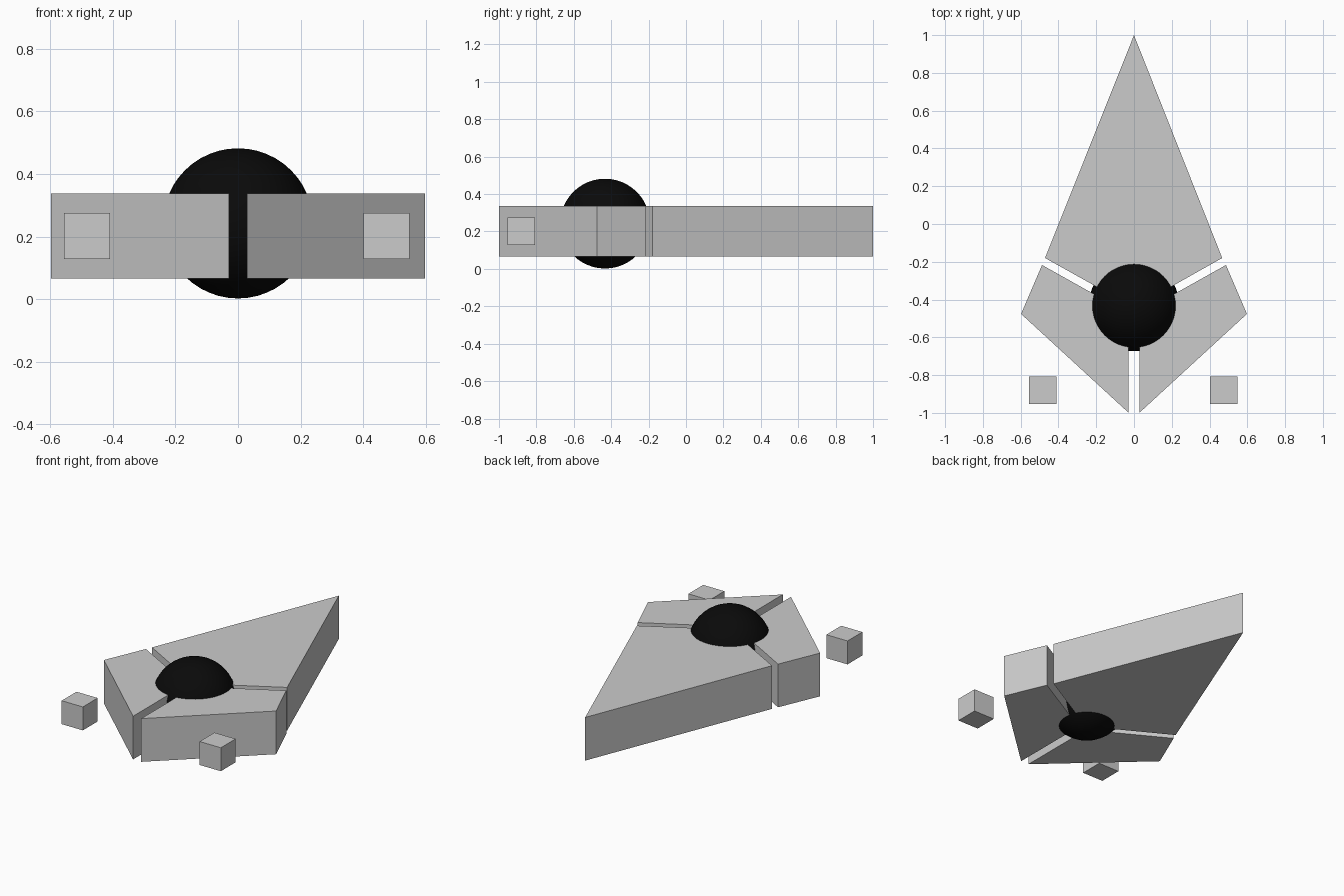
import bpy, bmesh

if "Cube" in bpy.data.objects:
    bpy.data.objects.remove(bpy.data.objects["Cube"])

Z0, Z1 = 0.066, 0.337


def plate(name, outline):
    """Extrude a flat outline between Z0 and Z1."""
    bm = bmesh.new()
    face = bm.faces.new([bm.verts.new((x, y, Z0)) for x, y in outline])
    ext = bmesh.ops.extrude_face_region(bm, geom=[face])
    top = [v for v in ext["geom"] if isinstance(v, bmesh.types.BMVert)]
    bmesh.ops.translate(bm, verts=top, vec=(0, 0, Z1 - Z0))
    bmesh.ops.recalc_face_normals(bm, faces=bm.faces)
    mesh = bpy.data.meshes.new(name)
    bm.to_mesh(mesh)
    bm.free()
    obj = bpy.data.objects.new(name, mesh)
    bpy.context.collection.objects.link(obj)
    return obj


# Long arrow-shaped hull plate, notched around the core
plate("nose_plate", [(0, 1), (-0.471, -0.18), (0, -0.443), (0.467, -0.18)])

# Two mirrored tail plates and their floating cubes
wing = [(0.028, -1), (0.598, -0.476), (0.487, -0.217), (0.028, -0.474)]
for side, s in (("right", 1), ("left", -1)):
    plate(f"{side}_tail_plate", [(s * x, y) for x, y in wing])
    bpy.ops.mesh.primitive_cube_add(
        size=0.147, location=(0.475 if s > 0 else -0.483, -0.88, 0.202))
    bpy.context.object.name = f"{side}_cube"

# Black central sphere
bpy.ops.mesh.primitive_uv_sphere_add(
    segments=48, ring_count=24, radius=0.24, location=(0, -0.433, 0.242))
core = bpy.context.object
core.name = "core_sphere"
bpy.ops.object.shade_smooth()
black = bpy.data.materials.new("black")
black.diffuse_color = (0.003, 0.003, 0.003, 1)
black.use_nodes = True
black.node_tree.nodes["Principled BSDF"].inputs["Base Color"].default_value = black.diffuse_color
core.data.materials.append(black)
